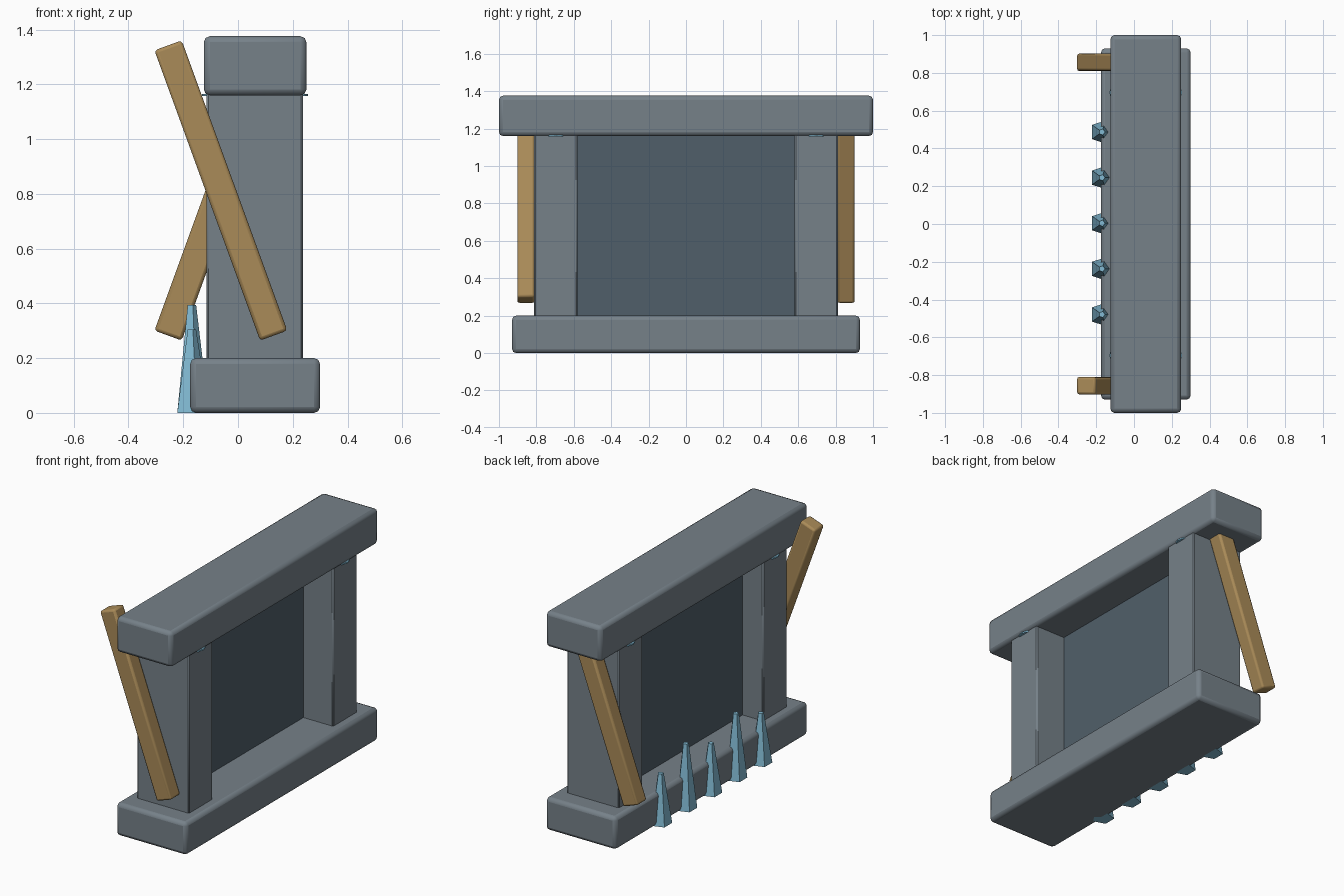
import bpy, math

if "Cube" in bpy.data.objects:
    bpy.data.objects.remove(bpy.data.objects["Cube"])


def material(name, rgb):
    """Flat colour given as 0-255 sRGB, stored as linear."""
    def lin(c):
        c /= 255
        return c / 12.92 if c <= 0.04045 else ((c + 0.055) / 1.055) ** 2.4
    m = bpy.data.materials.new(name)
    m.diffuse_color = (*[lin(c) for c in rgb], 1)
    m.use_nodes = True
    m.node_tree.nodes["Principled BSDF"].inputs["Base Color"].default_value = m.diffuse_color
    return m


STONE = material("grey stone", (118, 129, 137))
PANEL = material("dark slate", (80, 95, 106))
WOOD = material("brown wood", (170, 139, 88))
ICE = material("pale blue ice", (130, 186, 211))


def finish(name, mat):
    o = bpy.context.object
    o.name = name
    o.data.materials.append(mat)
    return o


def box(name, mat, x, y, z, bevel=0.0, segments=2, tilt=0.0):
    """Box from (min, max) ranges, tilted about its own y axis."""
    bpy.ops.mesh.primitive_cube_add(
        size=1, location=[(a + b) / 2 for a, b in (x, y, z)])
    o = finish(name, mat)
    o.scale = [b - a for a, b in (x, y, z)]
    bpy.ops.object.transform_apply(location=False, rotation=False, scale=True)
    if bevel:
        m = o.modifiers.new("rounded edges", "BEVEL")
        m.width = bevel
        m.segments = segments
        bpy.ops.object.shade_smooth_by_angle(angle=math.radians(50))
    o.rotation_euler.y = tilt
    return o


# Stone frame: plinth, lintel and the slab closing the opening
box("plinth", STONE, (-0.175, 0.30), (-0.93, 0.93), (0, 0.20), 0.022)
box("lintel", STONE, (-0.125, 0.25), (-1, 1), (1.16, 1.376), 0.022)
box("back_panel", PANEL, (0.024, 0.036), (-0.59, 0.59), (0.19, 1.17))

for side, label in ((-1, "front"), (1, "back")):
    # Pillar
    ys = sorted((side * 0.58, side * 0.812))
    box(label + "_pillar", STONE, (-0.115, 0.237), ys, (0.18, 1.18), 0.007, 1)

    # Thin ice cap squeezed between pillar and lintel
    bpy.ops.mesh.primitive_cylinder_add(
        vertices=20, radius=1, depth=1, location=(0.062, side * 0.696, 1.161))
    cap = finish(label + "_ice_cap", ICE)
    cap.scale = (0.193, 0.1, 0.008)

    # Leaning plank, tilted opposite ways on the two ends
    ys = sorted((side * 0.81, side * 0.902))
    box(label + "_plank", WOOD, (-0.1155, -0.0095), ys, (0.2485, 1.3765),
        0.012, 2, side * math.radians(20))

# Row of five-sided ice spikes, alternating short and tall
for i in range(5):
    h = 0.395 if i % 2 else 0.305
    bpy.ops.mesh.primitive_cone_add(
        vertices=5, radius1=0.064, radius2=0.017, depth=h,
        location=(-0.17, (i - 2) * 0.2415 + 0.004, h / 2),
        rotation=(0, 0, -math.pi / 2))
    finish("ice_spike_%d" % (i + 1), ICE)
